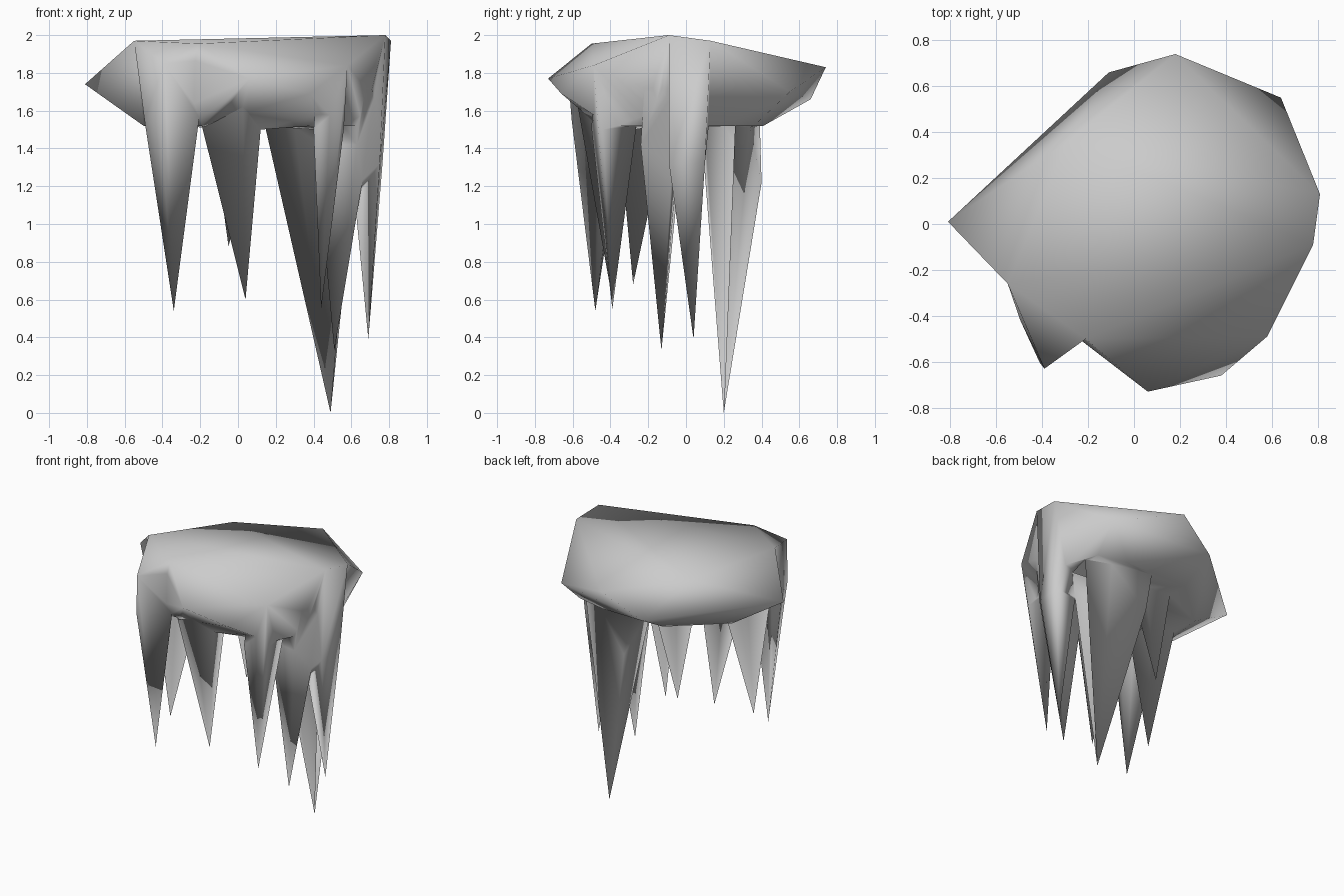
import bpy, bmesh, math
from mathutils import Vector

if "Cube" in bpy.data.objects:
    bpy.data.objects.remove(bpy.data.objects["Cube"])


def hull(name, pts):
    """Closed solid wrapped around a few key points."""
    bm = bmesh.new()
    for p in pts:
        bm.verts.new(p)
    bmesh.ops.convex_hull(bm, input=bm.verts)
    loose = [v for v in bm.verts if not v.link_faces]
    bmesh.ops.delete(bm, geom=loose, context='VERTS')
    bmesh.ops.recalc_face_normals(bm, faces=bm.faces)
    me = bpy.data.meshes.new(name)
    bm.to_mesh(me)
    bm.free()
    ob = bpy.data.objects.new(name, me)
    bpy.context.collection.objects.link(ob)
    return ob


def spike(name, tip, z, ring, extra=()):
    """Hanging spike: base ring at height z, rooted inside the slab, down to a tip."""
    c = sum((Vector(p) for p in ring), Vector((0, 0))) / len(ring)
    base = [(x, y, z) for x, y in ring]
    root = [(c.x + (x - c.x) * .9, c.y + (y - c.y) * .9, 1.6) for x, y in ring]
    return hull(name, base + root + [tip] + list(extra))


# rock slab: crest and drooping rim above, flat underside below
rim = [(-.81, .01, 1.74), (-.55, -.26, 1.97), (-.21, -.50, 1.955), (.06, -.73, 1.77),
       (.38, -.66, 1.69), (.58, -.49, 1.84), (.78, -.09, 2.0), (.81, .13, 1.97),
       (.64, .55, 1.70), (.18, .74, 1.83), (-.11, .66, 1.66), (-.29, .36, 1.90)]
under = [(-.5, -.3), (-.2, -.46), (.10, -.43), (.4, -.36), (.54, -.40), (.66, -.18),
         (.70, .12), (.62, .36), (.4, .41), (-.1, .41), (-.45, .1)]
slab = hull("rock_slab", rim + [(x, y, 1.52) for x, y in under])

# hanging spikes
spikes = [
    spike("spike_back_right", (.49, .20, .0), 1.51,
          [(.14, .2), (.17, .40), (.48, .34), (.65, .26), (.62, .08), (.3, .1)],
          [(.23, .40, 1.22)]),
    spike("spike_right_middle", (.51, -.13, .33), 1.42,
          [(.41, -.2), (.63, -.24), (.69, -.04), (.42, -.02)],
          [(.68, -.22, 1.72), (.74, -.05, 1.72)]),
    spike("spike_right_outer", (.69, .04, .39), 1.32,
          [(.6, .1), (.6, -.09), (.75, -.09), (.765, .10)], [rim[6], rim[7]]),
    spike("spike_front_right", (.44, -.39, .55), 1.5,
          [(.40, -.50), (.4, -.36), (.56, -.26), (.56, -.44)], [rim[5]]),
    spike("spike_front_middle", (.04, -.39, .60), 1.5,
          [(-.195, -.44), (.02, -.53), (.12, -.45), (.09, -.27), (-.12, -.27)],
          [(.03, -.58, 1.62)]),
    spike("spike_left_inner", (-.36, -.28, .68), 1.51,
          [(-.48, -.3), (-.26, -.36), (-.23, -.10), (-.44, -.1)]),
    spike("spike_back_inner", (-.05, .17, .88), 1.51,
          [(-.14, .1), (.05, .06), (.1, .24), (-.1, .26)]),
    hull("spike_front_left",
         [(-.34, -.48, .54), rim[1], (-.39, -.63, 1.85), rim[2],
          (-.495, -.42, 1.55), (-.41, -.605, 1.55), (-.205, -.48, 1.55), (-.3, -.36, 1.5)]),
]

# fuse everything into a single rock
for s in spikes:
    m = slab.modifiers.new(s.name, 'BOOLEAN')
    m.operation = 'UNION'
    m.solver = 'EXACT'
    m.object = s
dg = bpy.context.evaluated_depsgraph_get()
fused = bpy.data.meshes.new_from_object(slab.evaluated_get(dg))
slab.modifiers.clear()
slab.data = fused
slab.name = "hanging_rock"
for s in spikes:
    bpy.data.objects.remove(s)

# weld tiny slivers left by the fusion
bm = bmesh.new()
bm.from_mesh(fused)
bmesh.ops.remove_doubles(bm, verts=bm.verts, dist=0.03)
bmesh.ops.triangulate(bm, faces=bm.faces)
bmesh.ops.recalc_face_normals(bm, faces=bm.faces)
bm.to_mesh(fused)
bm.free()

# fully soft shading
bpy.context.view_layer.objects.active = slab
slab.select_set(True)
bpy.ops.object.shade_smooth()
